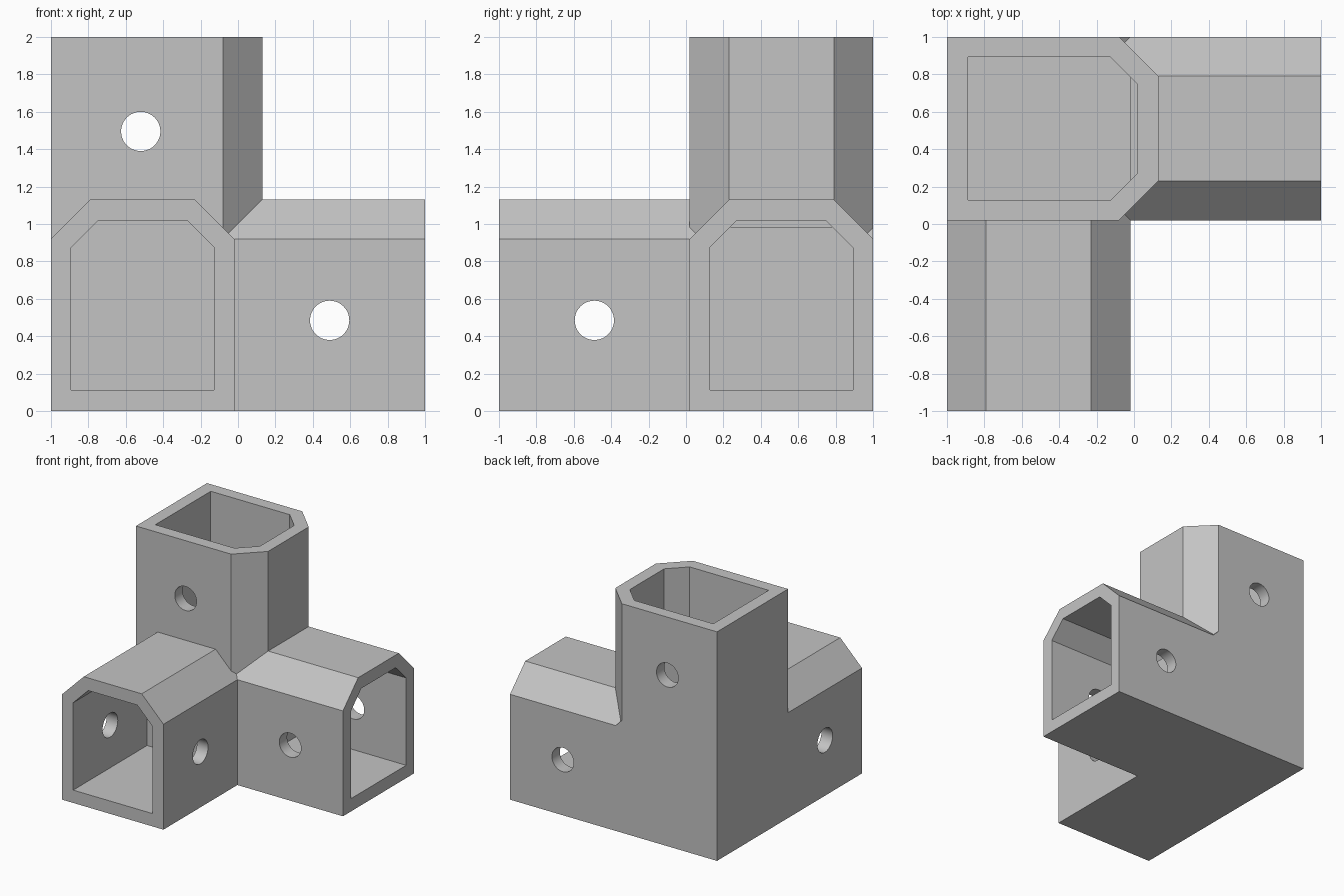
import bpy, bmesh, math

cube = bpy.data.objects.get("Cube")
if cube:
    bpy.data.objects.remove(cube, do_unlink=True)

grey = bpy.data.materials.new("plain grey")
grey.use_nodes = True
colour = (0.55, 0.55, 0.55, 1)
grey.diffuse_color = colour
grey.node_tree.nodes["Principled BSDF"].inputs["Base Color"].default_value = colour

MID = 0.51  # distance of each tube's centre line from the origin planes

# Maps (across, height, along) of a tube to model space
PLACE = {
    "x": lambda a, h, t: (t, MID + a, h),
    "y": lambda a, h, t: (a - MID, t, h),
    "z": lambda a, h, t: (h - 1, MID + a, t),
}


def make_object(name, bm):
    bmesh.ops.recalc_face_normals(bm, faces=bm.faces)
    mesh = bpy.data.meshes.new(name)
    bm.to_mesh(mesh)
    bm.free()
    mesh.materials.append(grey)
    ob = bpy.data.objects.new(name, mesh)
    bpy.context.scene.collection.objects.link(ob)
    return ob


def prism(name, axis, outline, start, end):
    """Extrude an (across, height) outline along an axis."""
    bm = bmesh.new()
    rings = [[bm.verts.new(PLACE[axis](a, h, t)) for a, h in outline]
             for t in (start, end)]
    for ring in rings:
        bm.faces.new(ring)
    n = len(outline)
    for i in range(n):
        j = (i + 1) % n
        bm.faces.new((rings[0][i], rings[0][j], rings[1][j], rings[1][i]))
    return make_object(name, bm)


def chamfered(half, low, high, cut):
    """Rectangle with its two upper corners cut off."""
    right = [(half, low), (half, high - cut), (half - cut, high)]
    return right + [(-a, h) for a, h in reversed(right)]


def combine(body, other, operation):
    mod = body.modifiers.new(other.name, "BOOLEAN")
    mod.operation = operation
    mod.solver = "EXACT"
    mod.object = other
    bpy.context.view_layer.objects.active = body
    bpy.ops.object.modifier_apply(modifier=mod.name)
    bpy.data.objects.remove(other, do_unlink=True)


# Outer tubes joined into one corner bracket
outer = chamfered(0.49, 0, 1.13, 0.21)
inner = chamfered(0.382, 0.112, 1.02, 0.145)
body = prism("corner_bracket", "y", outer, -1, 1)
combine(body, prism("side_arm", "x", outer, -0.5, 1), "UNION")
combine(body, prism("upright_arm", "z", outer, 0.5, 2), "UNION")

# Blind sockets in the three arms
for axis, start, end in (("y", -1.1, 0.02), ("x", -0.02, 1.1), ("z", 0.985, 2.1)):
    combine(body, prism(axis + "_socket", axis, inner, start, end), "DIFFERENCE")


# Screw holes through opposite walls of each arm
def hole(name, axis, along, height):
    circle = [(along + 0.105 * math.cos(k * math.tau / 48),
               height + 0.105 * math.sin(k * math.tau / 48)) for k in range(48)]
    place = {"x": lambda a, h, t: (t, a, h), "y": lambda a, h, t: (a, t, h)}[axis]
    bm = bmesh.new()
    rings = [[bm.verts.new(place(a, h, t)) for a, h in circle] for t in (-1.2, 1.2)]
    for ring in rings:
        bm.faces.new(ring)
    for k in range(48):
        j = (k + 1) % 48
        bm.faces.new((rings[0][k], rings[0][j], rings[1][j], rings[1][k]))
    return make_object(name, bm)


for name, axis, along, height in (("front_arm_hole", "x", -0.49, 0.485),
                                  ("side_arm_hole", "y", 0.49, 0.485),
                                  ("upright_arm_hole", "y", -0.52, 1.495)):
    combine(body, hole(name, axis, along, height), "DIFFERENCE")

# Smooth hole walls, crisp edges elsewhere
bpy.ops.object.select_all(action="DESELECT")
body.select_set(True)
bpy.context.view_layer.objects.active = body
bpy.ops.object.shade_smooth_by_angle(angle=math.radians(30))
